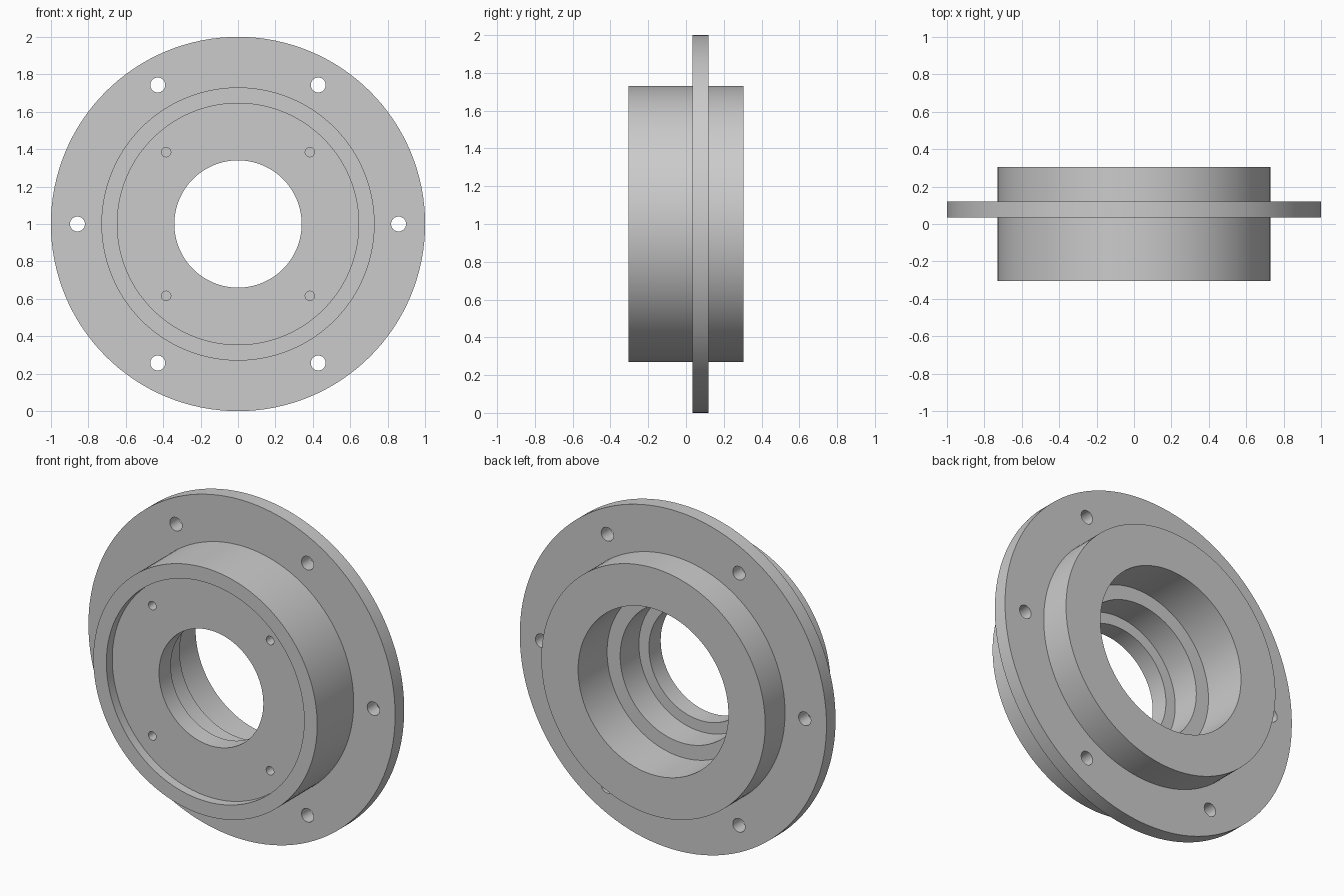
import bpy, bmesh, math
from mathutils import Matrix, Vector

if "Cube" in bpy.data.objects:
    bpy.data.objects.remove(bpy.data.objects["Cube"])

SEG = 128
CENTRE = Vector((0, 0, 1))

# Half cross-section as (radius, y): outer hub, flange, stepped bore, front recess
PROFILE = [(0.73, -0.305), (0.73, 0.035), (1.0, 0.035), (1.0, 0.12),
           (0.73, 0.12), (0.73, 0.305), (0.49, 0.305), (0.49, 0.035),
           (0.405, 0.035), (0.405, -0.14), (0.34, -0.14), (0.34, -0.25),
           (0.645, -0.25), (0.645, -0.305)]


def new_object(name, bm):
    bmesh.ops.recalc_face_normals(bm, faces=bm.faces)
    mesh = bpy.data.meshes.new(name)
    bm.to_mesh(mesh)
    bm.free()
    obj = bpy.data.objects.new(name, mesh)
    bpy.context.collection.objects.link(obj)
    return obj


def revolve(name, profile):
    bm = bmesh.new()
    rings = []
    for i in range(SEG):
        a = 2 * math.pi * i / SEG
        rings.append([bm.verts.new((r * math.cos(a), y, 1 + r * math.sin(a)))
                      for r, y in profile])
    n = len(profile)
    for i in range(SEG):
        a, b = rings[i], rings[(i + 1) % SEG]
        for j in range(n):
            k = (j + 1) % n
            bm.faces.new((a[j], a[k], b[k], b[j]))
    return new_object(name, bm)


def add_drill(bm, angle, distance, radius, y0, y1):
    pos = CENTRE + Vector((distance * math.cos(angle), (y0 + y1) / 2,
                           distance * math.sin(angle)))
    bmesh.ops.create_cone(bm, cap_ends=True, segments=32, radius1=radius,
                          radius2=radius, depth=y1 - y0,
                          matrix=Matrix.Translation(pos) @ Matrix.Rotation(math.pi / 2, 4, 'X'))


housing = revolve("flanged_bearing_housing", PROFILE)

# Six through holes in the flange, four blind screw holes in the front face
bm = bmesh.new()
for i in range(6):
    add_drill(bm, i * math.pi / 3, 0.858, 0.04, -0.02, 0.18)
for i in range(4):
    add_drill(bm, math.pi / 4 + i * math.pi / 2, 0.543, 0.025, -0.28, -0.08)
drills = new_object("hole_cutters", bm)
drills.hide_render = True
drills.hide_set(True)

cut = housing.modifiers.new("holes", 'BOOLEAN')
cut.operation = 'DIFFERENCE'
cut.solver = 'EXACT'
cut.object = drills

# Apply the cut, remove the cutter, smooth the round walls
bpy.context.view_layer.objects.active = housing
housing.select_set(True)
bpy.ops.object.modifier_apply(modifier=cut.name)
bpy.data.objects.remove(drills)
bpy.ops.object.shade_smooth_by_angle(angle=math.radians(30))
